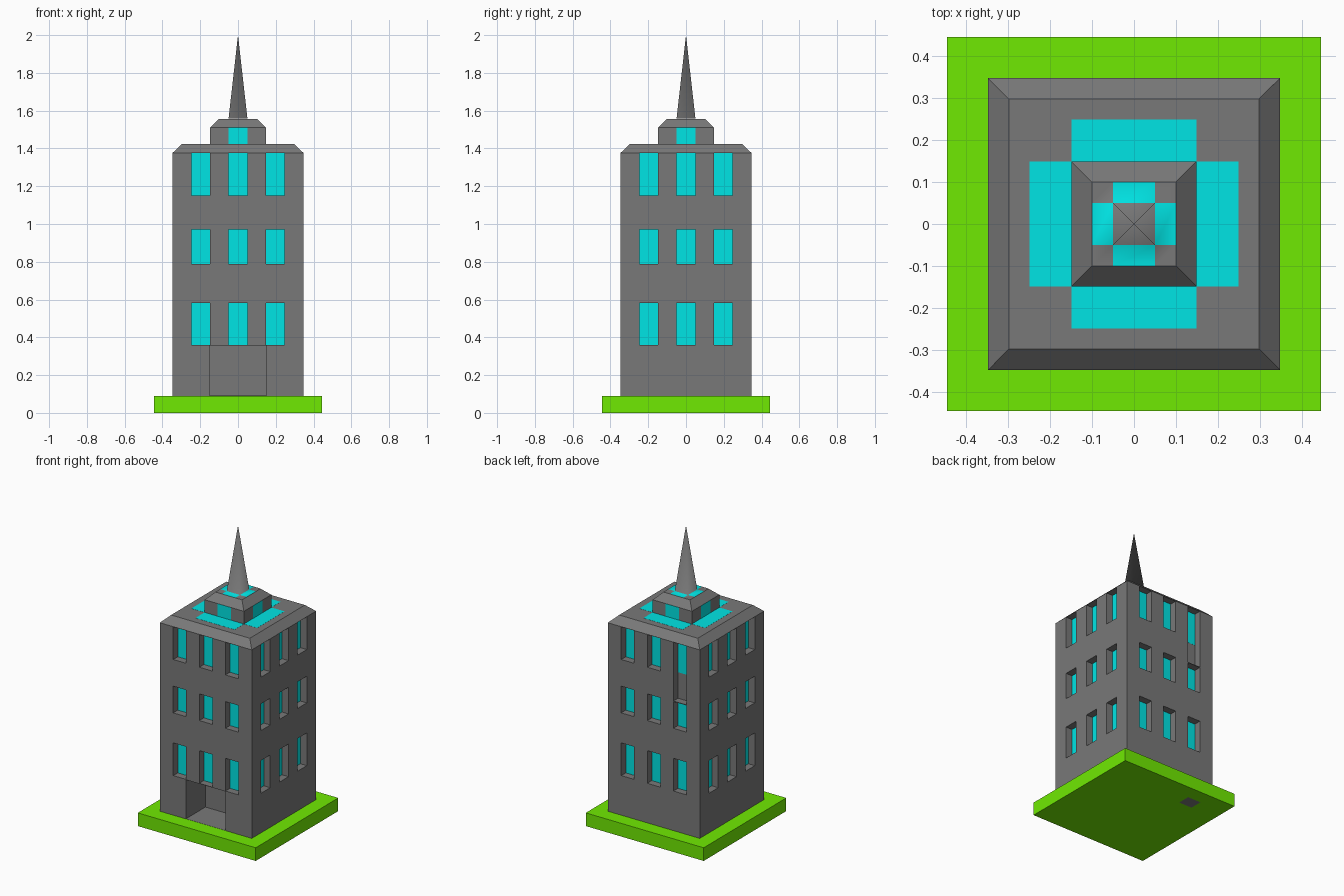
import bpy, bmesh
from math import pi
from mathutils import Matrix

if "Cube" in bpy.data.objects:
    bpy.data.objects.remove(bpy.data.objects["Cube"])


def material(name, rgb):
    m = bpy.data.materials.new(name)
    m.diffuse_color = (*rgb, 1)
    m.use_nodes = True
    m.node_tree.nodes["Principled BSDF"].inputs["Base Color"].default_value = m.diffuse_color
    return m


GREEN = material("grass", (0.16, 0.82, 0.0006))
CYAN = material("glass", (0.0, 0.78, 0.78))
STONE = material("dark_stone", (0.19, 0.19, 0.19))


def finish(name, bm, *mats):
    bmesh.ops.recalc_face_normals(bm, faces=bm.faces)
    me = bpy.data.meshes.new(name)
    bm.to_mesh(me)
    bm.free()
    for m in mats:
        me.materials.append(m)
    ob = bpy.data.objects.new(name, me)
    bpy.context.collection.objects.link(ob)
    return ob


def add_box(bm, x0, x1, y0, y1, z0, z1, turn=0):
    """Box given by its limits, turned by quarter turns about z."""
    size = Matrix.Diagonal((x1 - x0, y1 - y0, z1 - z0, 1))
    move = Matrix.Translation(((x0 + x1) / 2, (y0 + y1) / 2, (z0 + z1) / 2))
    bmesh.ops.create_cube(bm, size=1, matrix=Matrix.Rotation(turn * pi / 2, 4, 'Z') @ move @ size)


def square_loft(name, rings):
    """Square block through (half width, height) rings."""
    bm = bmesh.new()
    loops = [[bm.verts.new((sx * r, sy * r, z)) for sx, sy in ((-1, -1), (1, -1), (1, 1), (-1, 1))]
             for r, z in rings]
    for a, b in zip(loops, loops[1:]):
        for i in range(4):
            j = (i + 1) % 4
            bm.faces.new((a[i], a[j], b[j], b[i]))
    bm.faces.new(loops[0])
    bm.faces.new(loops[-1])
    return finish(name, bm, STONE)


def carve(target, bm, mat):
    cutter = finish("cutter", bm, mat)
    cutter.hide_render = True
    mod = target.modifiers.new("carve", 'BOOLEAN')
    mod.operation, mod.solver, mod.object = 'DIFFERENCE', 'EXACT', cutter
    bpy.context.view_layer.objects.active = target
    bpy.ops.object.modifier_apply(modifier=mod.name)
    bpy.data.objects.remove(cutter)


W, DEPTH = 0.347, 0.05
ROWS = [(0.36, 0.583), (0.788, 0.97), (1.152, 1.375)]

# Lawn slab with a small grey tile set flush in its underside
bm = bmesh.new()
add_box(bm, -0.445, 0.445, -0.445, 0.445, 0, 0.09)
lawn = finish("lawn", bm, GREEN)
bm = bmesh.new()
add_box(bm, -0.25, -0.15, 0.26, 0.347, -0.05, 0.01)
carve(lawn, bm, GREEN)
bm = bmesh.new()
add_box(bm, -0.25, -0.15, 0.26, 0.347, 0, 0.01)
finish("underside_tile", bm, STONE)

# Tower with recessed windows and doorway
tower = square_loft("tower", [(W, 0.09), (W, 1.376), (0.297, 1.423)])
cuts, glass = bmesh.new(), bmesh.new()
for turn in range(4):
    for cx in (-0.197, 0, 0.197):
        for z0, z1 in ROWS:
            # one rear top window recess runs down to the window below
            shaft = turn == 2 and cx > 0 and z0 > 1
            add_box(cuts, cx - 0.049, cx + 0.049, -W - 0.1, -W + DEPTH,
                    0.974 if shaft else z0, z1, turn)
            add_box(glass, cx - 0.049, cx + 0.049, -W + DEPTH - 0.001, -W + DEPTH + 0.002, z0, z1, turn)
add_box(cuts, -0.15, 0.15, -W - 0.1, -W + 0.21, 0.091, 0.357)
carve(tower, cuts, STONE)
finish("window_glass", glass, CYAN)

# Stepped upper block
square_loft("upper_block", [(0.148, 1.422), (0.148, 1.51), (0.1, 1.557)])

# Glass panels on the main roof and the upper block sides
bm = bmesh.new()
for turn in range(4):
    add_box(bm, -0.148, 0.148, -0.248, -0.147, 1.42, 1.4237, turn)
    add_box(bm, -0.05, 0.05, -0.1487, -0.14, 1.424, 1.51, turn)
finish("roof_glass", bm, CYAN)

# Spire with its smooth glazed foot
bm = bmesh.new()
steps = (-0.1, -0.05, 0.05, 0.1)
grid = [[bm.verts.new((x, y, 1.558)) for x in steps] for y in steps]
apex = bm.verts.new((0, 0, 2.0))
for j in range(3):
    for i in range(3):
        quad = [grid[j][i], grid[j][i + 1], grid[j + 1][i + 1], grid[j + 1][i]]
        if i == j == 1:
            for k in range(4):
                bm.faces.new((quad[k], quad[(k + 1) % 4], apex))
        else:
            bm.faces.new(quad).material_index = (i + j) % 2
for f in bm.faces:
    f.smooth = True
finish("spire", bm, STONE, CYAN)
